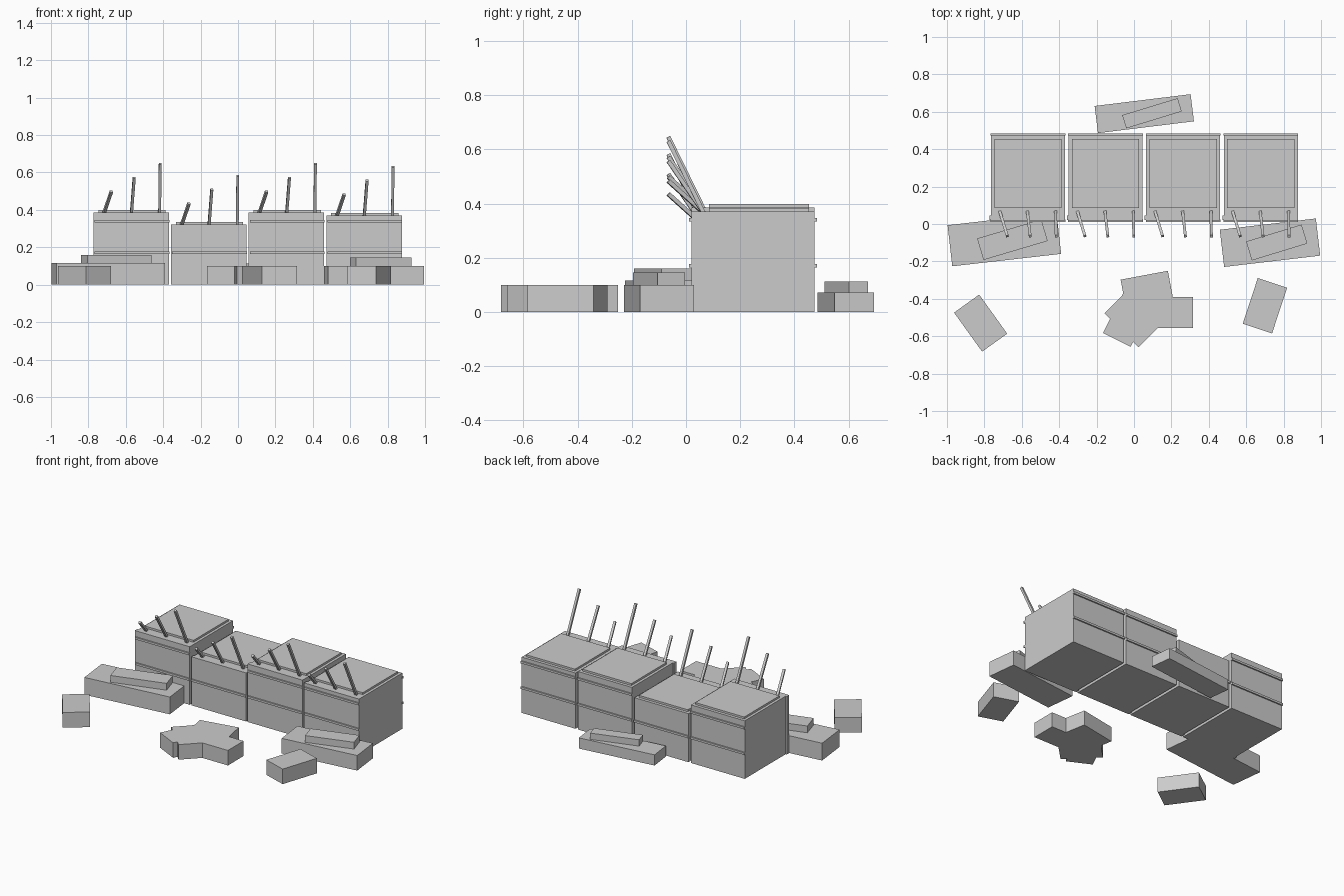
import bpy, math
from mathutils import Vector

if "Cube" in bpy.data.objects:
    bpy.data.objects.remove(bpy.data.objects["Cube"])

concrete = bpy.data.materials.new("concrete_grey")
concrete.diffuse_color = (0.6, 0.6, 0.6, 1)
concrete.use_nodes = True
concrete.node_tree.nodes["Principled BSDF"].inputs["Base Color"].default_value = concrete.diffuse_color


def box(name, center, size, rotation=None):
    """Box with its size baked in, optionally rotated."""
    x, y, z = (s / 2 for s in size)
    verts = [(a * x, b * y, c * z) for c in (-1, 1) for a, b in ((-1, -1), (1, -1), (1, 1), (-1, 1))]
    faces = [(3, 2, 1, 0), (4, 5, 6, 7)] + [(i, (i + 1) % 4, (i + 1) % 4 + 4, i + 4) for i in range(4)]
    mesh = bpy.data.meshes.new(name)
    mesh.from_pydata(verts, [], faces)
    mesh.materials.append(concrete)
    obj = bpy.data.objects.new(name, mesh)
    obj.location = center
    if rotation is not None:
        obj.rotation_euler = rotation
    bpy.context.collection.objects.link(obj)
    return obj


def slab(name, x, y, length, width, z0, z1, degrees):
    """Flat-lying slab turned about the vertical."""
    box(name, (x, y, (z0 + z1) / 2), (length, width, z1 - z0), (0, 0, math.radians(degrees)))


def rod(name, start, end, thick):
    """Square bar between two points."""
    a, b = Vector(start), Vector(end)
    box(name, (a + b) / 2, (thick, thick, (b - a).length), (b - a).to_track_quat('Z', 'Y').to_euler())


# Row of four wall blocks
Y0, Y1 = 0.02, 0.475
for i, h in enumerate((0.386, 0.323, 0.386, 0.371)):
    cx = -0.567 + 0.415 * i
    box("wall_block", (cx, (Y0 + Y1) / 2, h / 2), (0.396, Y1 - Y0, h))
    box("top_plate", (cx, 0.27, h + 0.006), (0.36, 0.37, 0.014))
    # narrow joint post at the left side
    box("joint_post", (cx - 0.2015, 0.033, h / 2), (0.009, 0.024, h))
    # horizontal ledges on front and back
    for z in (0.17, 0.34):
        if z < h:
            for y in (Y0 - 0.003, Y1 + 0.003):
                box("ledge_strip", (cx, y, z), (0.4, 0.012, 0.014))
    # leaning bars, steeper towards the right
    for dx, lean, rise in ((-0.15, 0.04, 0.112), (-0.003, 0.015, 0.186), (0.148, 0.003, 0.26)):
        rod("leaning_bar", (cx + dx, 0.065, h - 0.005), (cx + dx + lean, -0.065, h + rise), 0.015)

# Stepped rubble slabs beside the wall
slab("left_rubble_base", -0.693, -0.083, 0.586, 0.221, 0, 0.115, 6.5)
slab("left_rubble_top", -0.65, -0.084, 0.358, 0.12, 0.11, 0.16, 16.5)
slab("right_rubble_base", 0.727, -0.1, 0.517, 0.2, 0, 0.1, 6.7)
slab("right_rubble_top", 0.763, -0.099, 0.31, 0.106, 0.095, 0.145, 17)
slab("back_rubble_base", 0.055, 0.59, 0.517, 0.146, 0, 0.071, 7)
slab("back_rubble_top", 0.096, 0.592, 0.31, 0.074, 0.066, 0.113, 17)

# Scattered loose blocks, the middle four piled into each other
for x, y, angle in ((-0.82, -0.53, -54.3), (0.70, -0.437, 71.8), (0.187, -0.474, 0),
                    (0.07, -0.355, 10.6), (-0.008, -0.51, -45), (-0.034, -0.505, 63.4)):
    slab("loose_block", x, y, 0.257, 0.165, 0, 0.1, angle)
